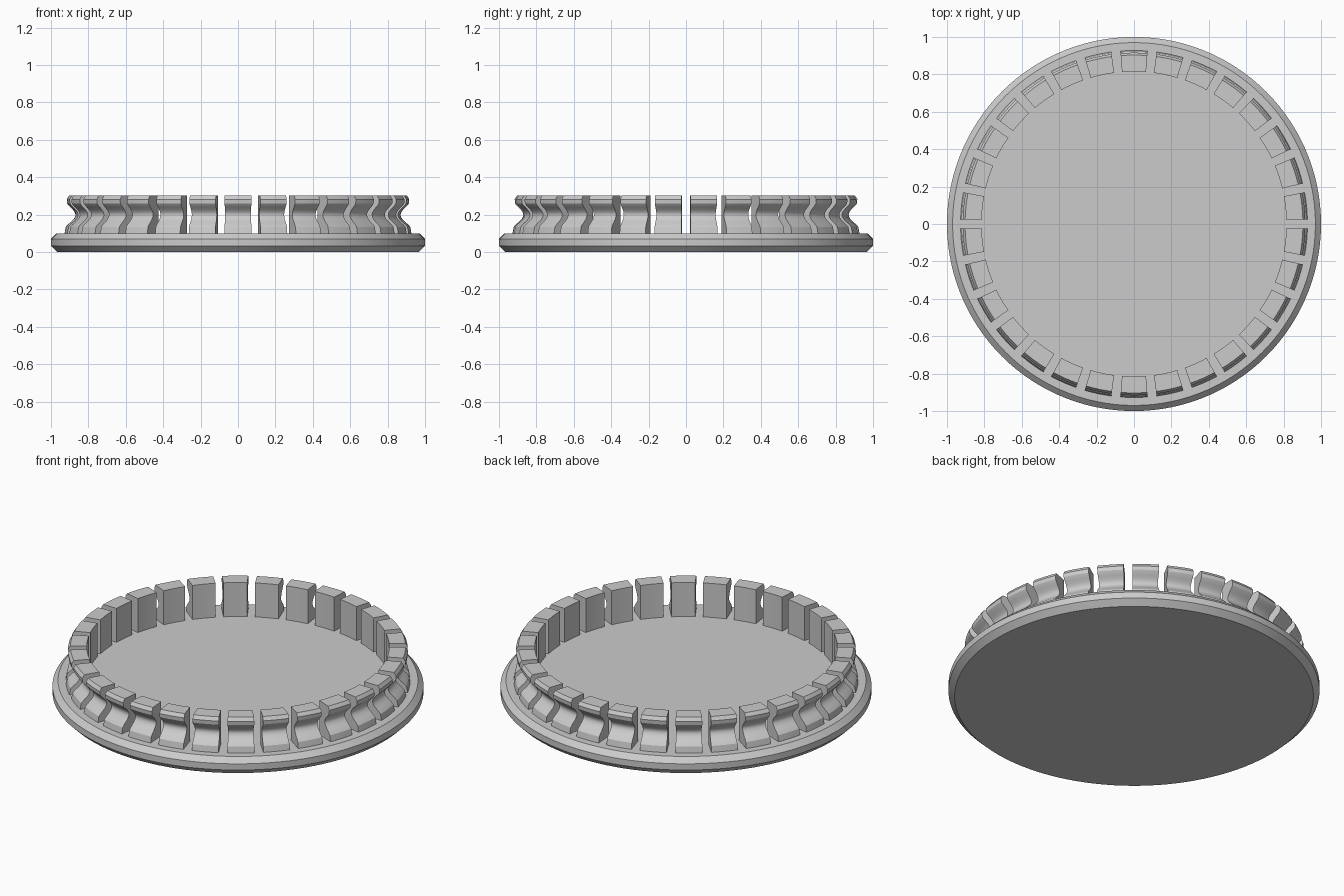
import bpy, bmesh, math
from mathutils import Matrix

cube = bpy.data.objects.get("Cube")
if cube:
    bpy.data.objects.remove(cube)

grey = bpy.data.materials.new("plain grey")
grey.use_nodes = True
colour = (0.6, 0.6, 0.6, 1)
grey.diffuse_color = colour
grey.node_tree.nodes["Principled BSDF"].inputs["Base Color"].default_value = colour

TEETH = 30
STEP = math.tau / TEETH
TOOTH_ANGLE = math.radians(9)


def finish(bm, name):
    bmesh.ops.recalc_face_normals(bm, faces=bm.faces)
    mesh = bpy.data.meshes.new(name)
    bm.to_mesh(mesh)
    bm.free()
    mesh.materials.append(grey)
    return mesh


def add(name, mesh, angle=0):
    obj = bpy.data.objects.new(name, mesh)
    obj.rotation_euler.z = angle
    bpy.context.collection.objects.link(obj)
    return obj


def smooth(obj):
    bpy.ops.object.select_all(action="DESELECT")
    obj.select_set(True)
    bpy.context.view_layer.objects.active = obj
    bpy.ops.object.shade_smooth_by_angle(angle=math.radians(28))


# Flat lid disc with bevelled rim
bm = bmesh.new()
rim = [(0.967, 0), (1, 0.033), (1, 0.07), (0.97, 0.1)]
verts = [bm.verts.new((r, 0, z)) for r, z in rim]
edges = [bm.edges.new(pair) for pair in zip(verts, verts[1:])]
bmesh.ops.spin(bm, geom=verts + edges, cent=(0, 0, 0), axis=(0, 0, 1),
               angle=math.tau, steps=120, use_merge=True)
bmesh.ops.remove_doubles(bm, verts=bm.verts, dist=0.0005)
bmesh.ops.holes_fill(bm, edges=[e for e in bm.edges if e.is_boundary], sides=0)
smooth(add("lid_disc", finish(bm, "lid_disc")))

# One tooth: straight inside, grooved outside, swept round the axis
profile = [(0.815, 0.098), (0.928, 0.098), (0.921, 0.135)]
for i in range(1, 12):
    t = i / 12
    depth = math.sin(math.pi * t) ** 1.3
    profile.append((0.921 - 0.007 * t - 0.048 * depth, 0.135 + 0.125 * t))
profile += [(0.914, 0.26), (0.916, 0.282), (0.903, 0.302), (0.815, 0.302)]
bm = bmesh.new()
face = bm.faces.new([bm.verts.new((r, 0, z)) for r, z in profile])
bmesh.ops.rotate(bm, verts=bm.verts, cent=(0, 0, 0),
                 matrix=Matrix.Rotation(-TOOTH_ANGLE / 2, 3, "Z"))
start = face.copy()
bmesh.ops.spin(bm, geom=[face], cent=(0, 0, 0), axis=(0, 0, 1),
               angle=TOOTH_ANGLE, steps=4)
bmesh.ops.remove_doubles(bm, verts=bm.verts, dist=0.0001)
tooth = finish(bm, "tooth")

# Ring of snap teeth
for i in range(TEETH):
    obj = add(f"snap_tooth_{i + 1}", tooth, (i + 0.5) * STEP)
    if i == 0:
        smooth(obj)
